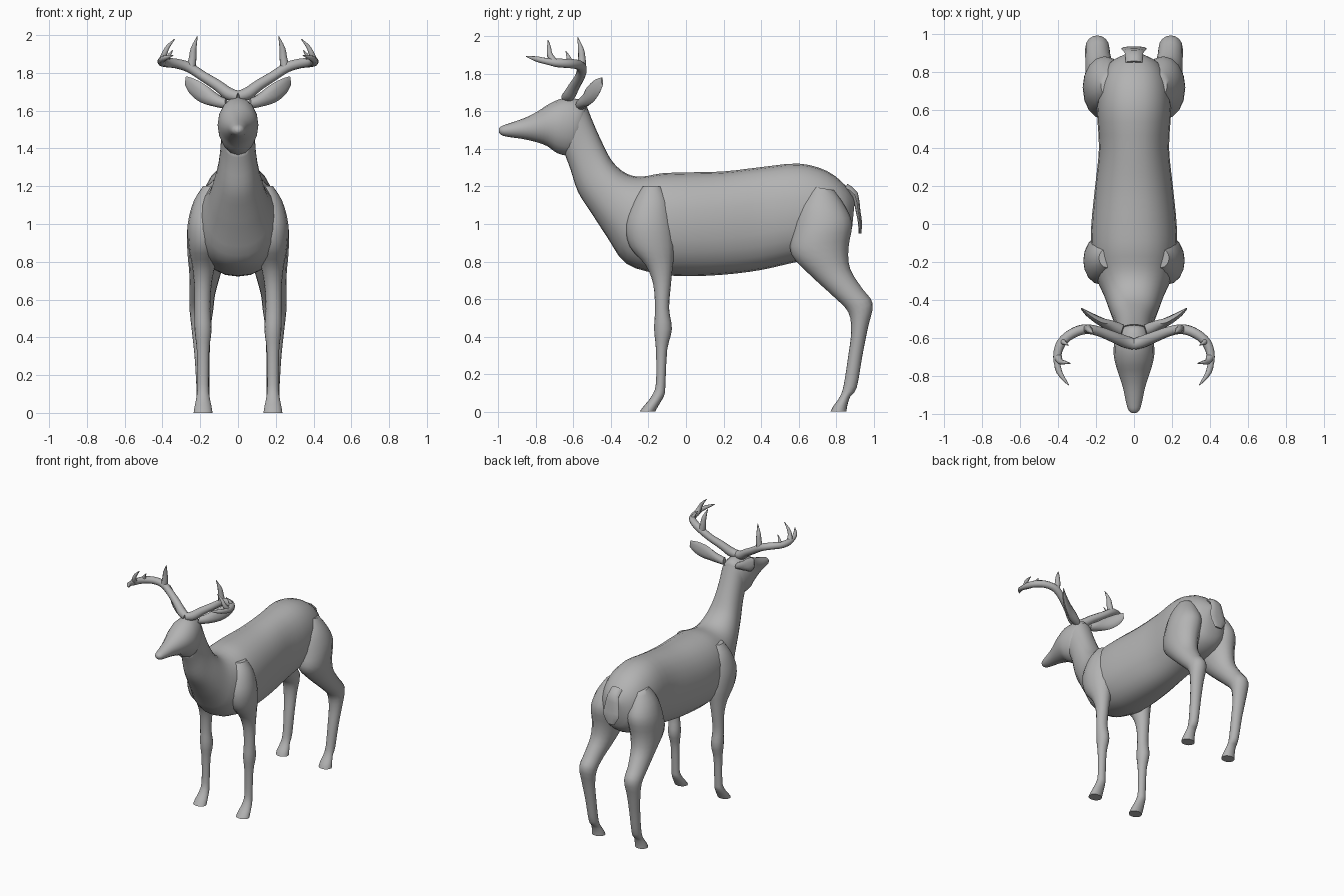
import bpy, bmesh, math
from mathutils import Vector as V

grey = bpy.data.materials.new("plain grey")
grey.diffuse_color = (0.45, 0.45, 0.45, 1)


def spline(a, b, c, d, t):
    return 0.5 * (2 * b + (c - a) * t + (2 * a - 5 * b + 4 * c - d) * t * t
                  + (3 * b - a - 3 * c + d) * t ** 3)


def loft(name, rings, sides=16, steps=3, square=1.0):
    """Skin over rings of (centre, half axis, half axis), smoothed lengthwise."""
    fine = []
    last = len(rings) - 1
    for i in range(last):
        quad = [rings[max(0, min(last, i + k))] for k in (-1, 0, 1, 2)]
        for s in range(steps):
            fine.append([spline(*[q[j] for q in quad], s / steps) for j in range(3)])
    fine.append(rings[-1])
    bm = bmesh.new()
    loops = []
    for c, u, v in fine:
        loop = []
        for k in range(sides):
            a = 2 * math.pi * k / sides
            ca, sa = math.cos(a), math.sin(a)
            loop.append(bm.verts.new(c + u * math.copysign(abs(ca) ** square, ca)
                                     + v * math.copysign(abs(sa) ** square, sa)))
        loops.append(loop)
    for p, q in zip(loops, loops[1:]):
        for k in range(sides):
            m = (k + 1) % sides
            bm.faces.new((p[k], p[m], q[m], q[k]))
    bm.faces.new(loops[0][::-1])
    bm.faces.new(loops[-1])
    bmesh.ops.recalc_face_normals(bm, faces=bm.faces)
    mesh = bpy.data.meshes.new(name)
    bm.to_mesh(mesh)
    bm.free()
    mesh.materials.append(grey)
    ob = bpy.data.objects.new(name, mesh)
    bpy.context.collection.objects.link(ob)
    bpy.ops.object.select_all(action='DESELECT')
    bpy.context.view_layer.objects.active = ob
    ob.select_set(True)
    bpy.ops.object.shade_smooth_by_angle(angle=math.radians(50))
    return ob


def section(y0, z0, y1, z1, x0, x1):
    """Ring spanning two side-profile points and a range of x."""
    return (V(((x0 + x1) / 2, (y0 + y1) / 2, (z0 + z1) / 2)),
            V(((x1 - x0) / 2, 0, 0)), V((0, (y1 - y0) / 2, (z1 - z0) / 2)))


def mirror(ob):
    ob.modifiers.new("other side", 'MIRROR')


def tube(name, pts, sides=8):
    """Tapered round tube through (x, y, z, radius) points."""
    rings = []
    for i, p in enumerate(pts):
        d = V(pts[min(i + 1, len(pts) - 1)][:3]) - V(pts[max(i - 1, 0)][:3])
        u = d.cross(V((0.3, 1, 0.2))).normalized()
        w = d.cross(u).normalized()
        rings.append((V(p[:3]), u * p[3], w * p[3]))
    mirror(loft(name, rings, sides))


# Torso and neck: bottom point, top point, half width
torso = [(.885, .98, .90, 1.13, .05), (.85, .88, .85, 1.205, .13), (.75, .82, .75, 1.283, .18),
         (.60, .80, .60, 1.322, .195), (.40, .755, .40, 1.303, .185), (.2, .73, .2, 1.28, .205),
         (.0, .722, .0, 1.275, .225), (-.15, .735, -.13, 1.27, .225), (-.32, .79, -.24, 1.252, .20),
         (-.42, .93, -.32, 1.27, .16), (-.505, 1.06, -.39, 1.33, .13), (-.575, 1.17, -.44, 1.42, .105),
         (-.615, 1.29, -.49, 1.53, .092), (-.645, 1.37, -.53, 1.63, .09)]
loft("torso_and_neck", [section(a, b, c, d, -w, w) for a, b, c, d, w in torso], 24, 3, 0.9)

# Head from nape to nose
head = [(-.55, 1.46, -.53, 1.60, .05), (-.60, 1.37, -.55, 1.655, .09), (-.68, 1.375, -.64, 1.672, .108),
        (-.74, 1.415, -.72, 1.645, .10), (-.80, 1.437, -.79, 1.60, .08), (-.87, 1.453, -.86, 1.565, .058),
        (-.94, 1.463, -.94, 1.537, .042), (-.98, 1.472, -.98, 1.523, .03), (-.997, 1.488, -.997, 1.508, .012)]
loft("head", [section(a, b, c, d, -w, w) for a, b, c, d, w in head], 16)

# Front leg with shoulder, top to hoof: front point, back point, x range
front = [(-.23, 1.20, -.13, 1.20, .10, .185), (-.28, 1.12, -.09, 1.12, .08, .235),
         (-.32, 1.0, -.07, 1.0, .08, .266), (-.30, .88, -.06, .88, .09, .262),
         (-.215, .78, -.07, .78, .12, .243), (-.175, .68, -.08, .68, .14, .232),
         (-.165, .55, -.09, .55, .147, .23), (-.17, .44, -.075, .44, .14, .23),
         (-.16, .33, -.10, .33, .152, .218), (-.16, .15, -.11, .14, .155, .215),
         (-.185, .08, -.115, .09, .15, .22), (-.225, .03, -.145, .035, .14, .23),
         (-.248, 0, -.165, 0, .135, .235)]
mirror(loft("front_leg", [section(*r) for r in front]))

# Hind leg with thigh, top to hoof
hind = [(.67, 1.20, .79, 1.18, .08, .175), (.61, 1.10, .85, 1.09, .05, .235),
        (.57, .96, .885, 1.0, .04, .268), (.56, .84, .865, .87, .06, .268),
        (.67, .72, .875, .76, .09, .258), (.79, .61, .94, .655, .12, .257),
        (.865, .53, .995, .575, .13, .257), (.88, .43, .97, .45, .145, .245),
        (.865, .30, .94, .30, .15, .23), (.84, .14, .91, .13, .152, .22),
        (.82, .08, .875, .08, .15, .22), (.785, .03, .86, .035, .14, .23),
        (.77, 0, .855, 0, .135, .235)]
mirror(loft("hind_leg", [section(*r) for r in hind]))

# Tail
tail = [(.84, 1.17, .86, 1.215, .045), (.885, 1.14, .915, 1.17, .048), (.905, 1.06, .93, 1.07, .062),
        (.915, 1.01, .938, 1.01, .066), (.92, .95, .935, .95, .03)]
loft("tail", [section(a, b, c, d, -w, w) for a, b, c, d, w in tail], 10, 2)

# Ears: lower edge, upper edge, thickness
ear = [((.06, -.57, 1.61), (.06, -.55, 1.66), .03), ((.12, -.55, 1.62), (.11, -.53, 1.69), .03),
       ((.20, -.50, 1.645), (.17, -.52, 1.735), .022), ((.255, -.465, 1.69), (.23, -.485, 1.768), .014),
       ((.28, -.445, 1.735), (.275, -.447, 1.782), .004)]
axis = V((.2, .11, .11))
mirror(loft("ear", [((V(a) + V(b)) / 2, (V(b) - V(a)) / 2,
                     axis.cross(V(b) - V(a)).normalized() * t) for a, b, t in ear], 10))

# Antlers: main beam and tines
tube("antler_beam", [(0, -.635, 1.675, .03), (.05, -.62, 1.69, .033), (.11, -.595, 1.735, .029),
                     (.19, -.565, 1.785, .026), (.26, -.555, 1.83, .027), (.33, -.58, 1.85, .026),
                     (.385, -.63, 1.855, .025), (.405, -.70, 1.86, .022), (.395, -.78, 1.875, .016),
                     (.345, -.85, 1.893, .003)], 10)
tube("tall_tine", [(.25, -.555, 1.82, .026), (.24, -.555, 1.88, .021), (.235, -.56, 1.93, .016),
                   (.215, -.577, 1.995, .002)])
tube("middle_tine", [(.402, -.70, 1.86, .022), (.39, -.725, 1.90, .016), (.37, -.73, 1.94, .011),
                     (.335, -.735, 1.98, .002)])
tube("short_tine", [(.375, -.62, 1.855, .02), (.37, -.625, 1.885, .012), (.345, -.64, 1.92, .002)])
